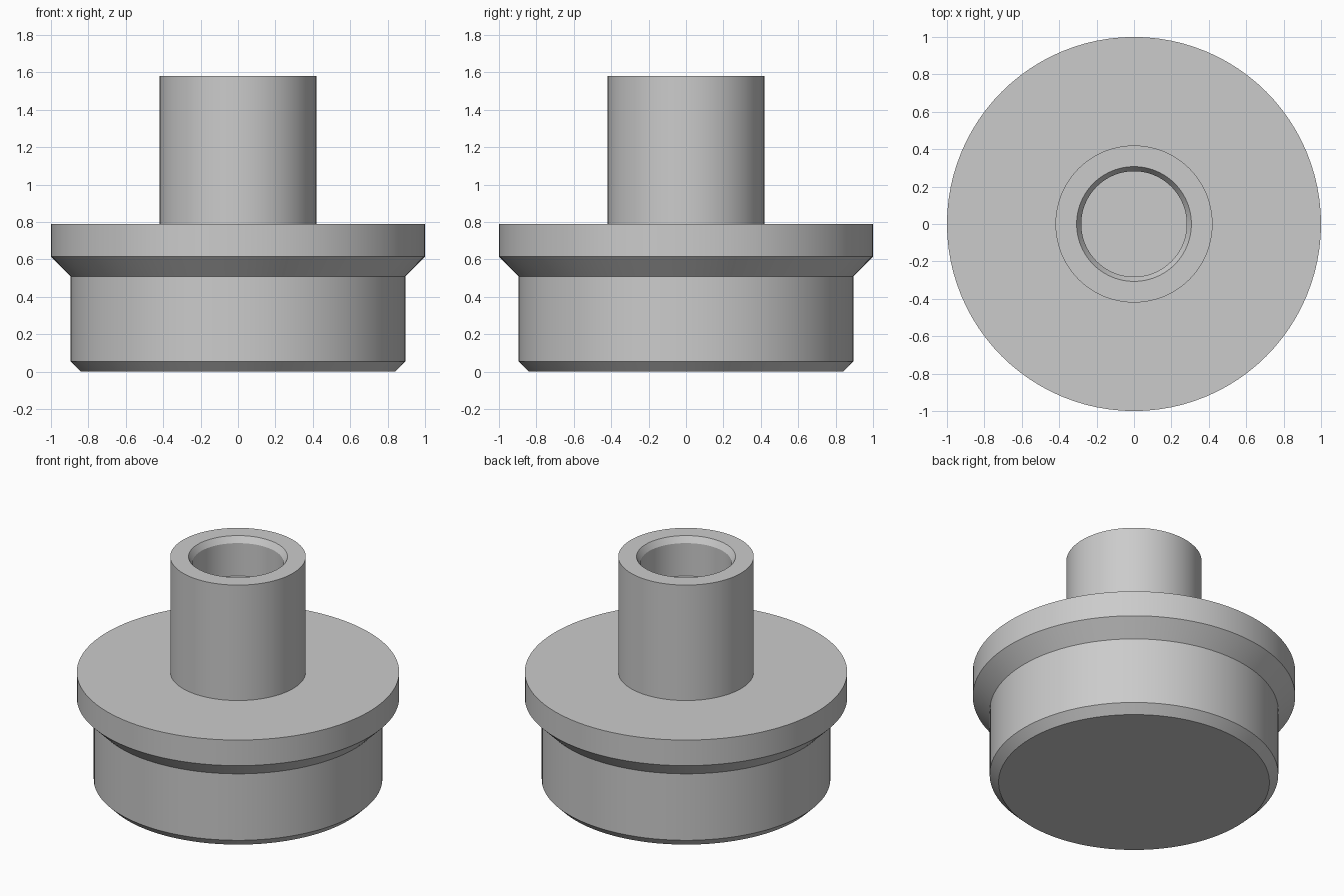
import bpy, bmesh, math

if "Cube" in bpy.data.objects:
    bpy.data.objects.remove(bpy.data.objects["Cube"])

SEGMENTS = 96

grey = bpy.data.materials.new("light_grey")
grey.diffuse_color = (0.6, 0.6, 0.6, 1.0)
grey.use_nodes = True
grey.node_tree.nodes["Principled BSDF"].inputs["Base Color"].default_value = grey.diffuse_color


def lathe(name, profile):
    """Spin a (radius, height) profile around z; points on the axis close the ends."""
    bm = bmesh.new()
    verts = [bm.verts.new((r, 0, z)) for r, z in profile]
    edges = [bm.edges.new(pair) for pair in zip(verts, verts[1:])]
    bmesh.ops.spin(bm, geom=verts + edges, cent=(0, 0, 0), axis=(0, 0, 1),
                   angle=math.tau, steps=SEGMENTS, use_duplicate=False)
    bmesh.ops.remove_doubles(bm, verts=bm.verts, dist=1e-5)
    bmesh.ops.recalc_face_normals(bm, faces=bm.faces)
    mesh = bpy.data.meshes.new(name)
    bm.to_mesh(mesh)
    bm.free()
    mesh.materials.append(grey)
    obj = bpy.data.objects.new(name, mesh)
    bpy.context.collection.objects.link(obj)
    bpy.context.view_layer.objects.active = obj
    obj.select_set(True)
    bpy.ops.object.shade_smooth_by_angle(angle=math.radians(20))
    obj.select_set(False)
    return obj


# One turned solid: chamfered plug, flared flange, hollow stem
lathe("flanged_plug", [
    (0, 0), (0.84, 0), (0.895, 0.055),       # base and lower chamfer
    (0.895, 0.51), (1.0, 0.615),             # plug wall and flare
    (1.0, 0.79), (0.42, 0.79),               # flange rim and top
    (0.42, 1.58), (0.307, 1.58),             # stem and its rim
    (0.282, 1.54), (0.282, 1.315),           # bore chamfer and wall
    (0, 1.315),                              # bore floor
])
